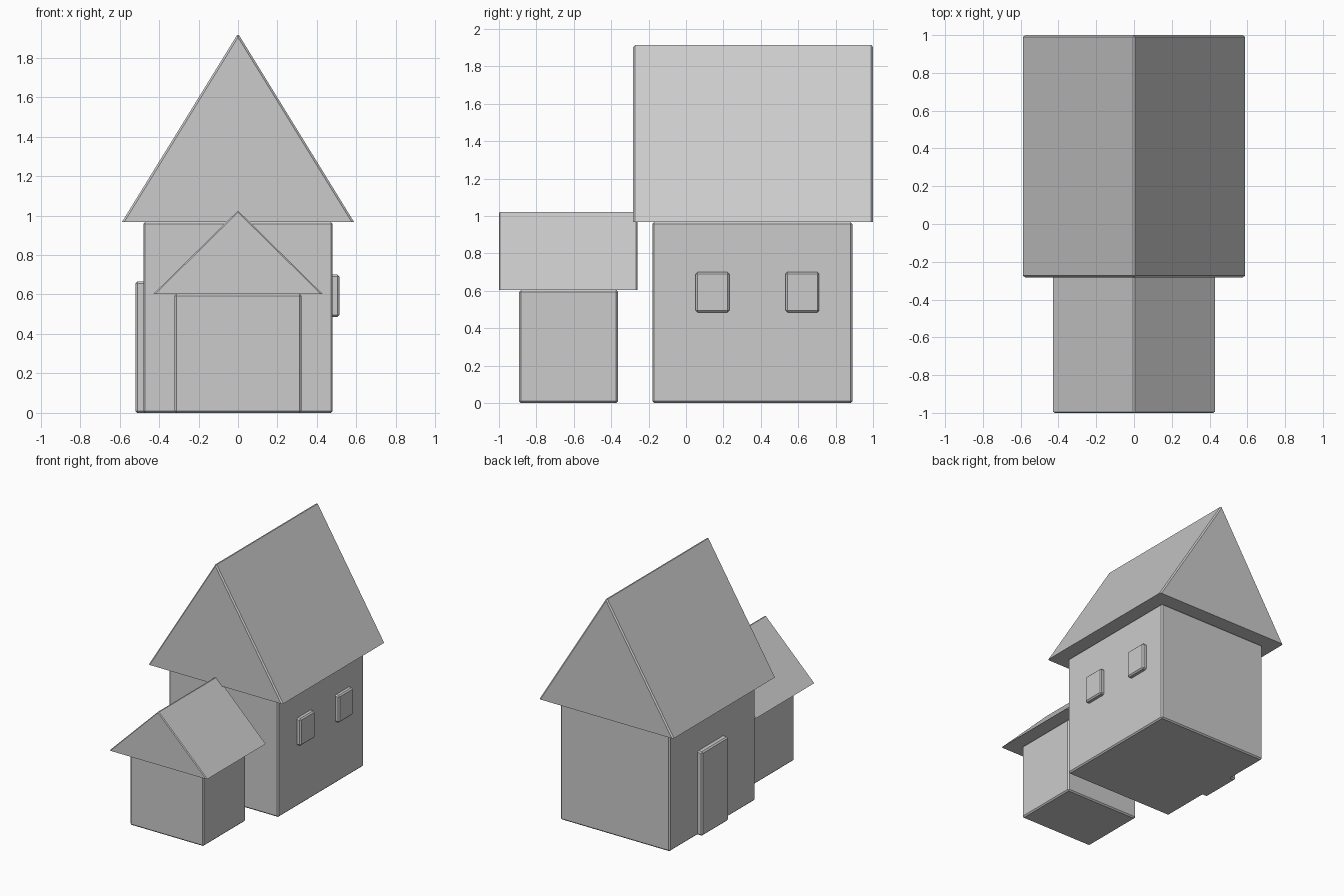
import bpy, bmesh

if "Cube" in bpy.data.objects:
    bpy.data.objects.remove(bpy.data.objects["Cube"])


def finish(bm, name):
    bmesh.ops.recalc_face_normals(bm, faces=bm.faces)
    mesh = bpy.data.meshes.new(name)
    bm.to_mesh(mesh)
    bm.free()
    obj = bpy.data.objects.new(name, mesh)
    bpy.context.collection.objects.link(obj)
    return obj


def box(name, x, y, z, bevel=0.01):
    """Chamfered box from (min, max) ranges."""
    bm = bmesh.new()
    bmesh.ops.create_cube(bm, size=1)
    for v in bm.verts:
        v.co = [r[0] if c < 0 else r[1] for c, r in zip(v.co, (x, y, z))]
    bmesh.ops.bevel(bm, geom=bm.edges[:], offset=bevel, segments=1, affect='EDGES')
    return finish(bm, name)


def gable_roof(name, half, y, z, bevel=0.01):
    """Solid triangular prism with chamfered gable slopes and ridge."""
    bm = bmesh.new()
    profile = [(-half, z[0]), (half, z[0]), (0, z[1])]
    face = bm.faces.new([bm.verts.new((px, y[0], pz)) for px, pz in profile])
    ext = bmesh.ops.extrude_face_region(bm, geom=[face])
    verts = [g for g in ext['geom'] if isinstance(g, bmesh.types.BMVert)]
    bmesh.ops.translate(bm, verts=verts, vec=(0, y[1] - y[0], 0))
    bmesh.ops.recalc_face_normals(bm, faces=bm.faces)
    edges = [e for e in bm.edges if max(v.co.z for v in e.verts) > z[0] + 0.01]
    bmesh.ops.bevel(bm, geom=edges, offset=bevel, segments=1, affect='EDGES')
    return finish(bm, name)


# Main house
box("main_walls", (-0.48, 0.48), (-0.18, 0.89), (0, 0.967))
gable_roof("main_roof", 0.588, (-0.283, 1.0), (0.967, 1.922))

# Front annex
box("annex_walls", (-0.322, 0.322), (-0.893, -0.363), (0, 0.603))
gable_roof("annex_roof", 0.428, (-1.0, -0.26), (0.603, 1.025), 0.006)

# Windows on the right wall
for i, cy in enumerate((0.142, 0.622)):
    box(f"window_{i + 1}", (0.45, 0.513), (cy - 0.09, cy + 0.09), (0.485, 0.7))

# Door on the left wall
box("door", (-0.52, -0.45), (0.21, 0.54), (0, 0.665))
